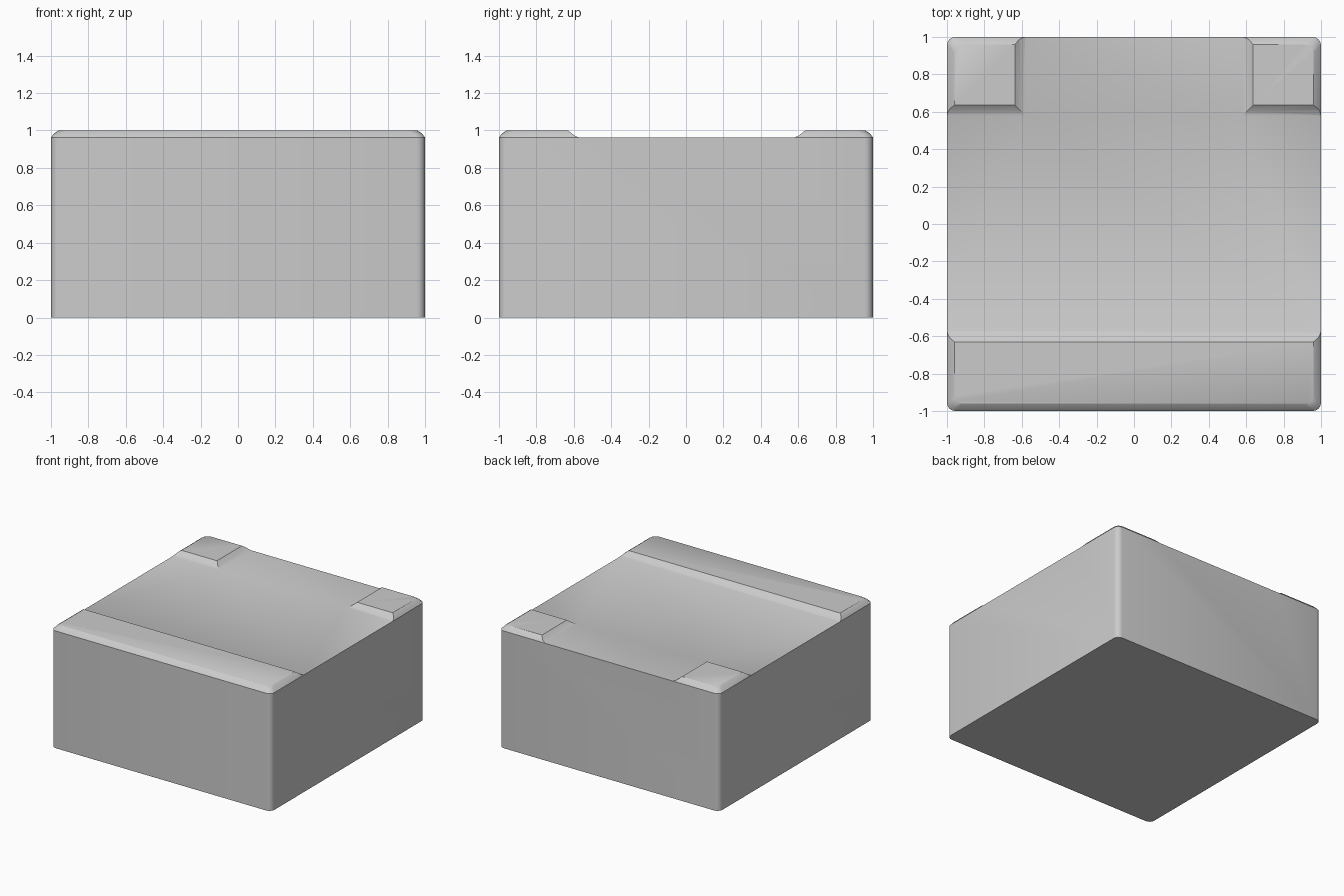
import bpy, bmesh, math

if "Cube" in bpy.data.objects:
    bpy.data.objects.remove(bpy.data.objects["Cube"])


def loft(name, loops):
    """Closed solid skinned through loops that share a point count."""
    bm = bmesh.new()
    rings = [[bm.verts.new(p) for p in loop] for loop in loops]
    n = len(rings[0])
    for a, b in zip(rings, rings[1:]):
        for i in range(n):
            j = (i + 1) % n
            bm.faces.new((a[i], a[j], b[j], b[i]))
    bm.faces.new(rings[0][::-1])
    bm.faces.new(rings[-1])
    bmesh.ops.recalc_face_normals(bm, faces=bm.faces)
    mesh = bpy.data.meshes.new(name)
    bm.to_mesh(mesh)
    bm.free()
    obj = bpy.data.objects.new(name, mesh)
    bpy.context.collection.objects.link(obj)
    return obj


def rounded_square(half, radius, z, steps=4):
    pts = []
    for k, (sx, sy) in enumerate([(1, 1), (-1, 1), (-1, -1), (1, -1)]):
        for s in range(steps + 1):
            a = math.radians(90 * (k + s / steps))
            pts.append((sx * (half - radius) + radius * math.cos(a),
                        sy * (half - radius) + radius * math.sin(a), z))
    return pts


def tee(grow, z):
    """T-shaped outline of the sunken floor, widened by grow."""
    x, yb, yf, far = 0.58 + grow, 0.58 + grow, -0.573 - grow, 1.3
    return [(-far, yf, z), (far, yf, z), (far, yb, z), (x, yb, z),
            (x, far, z), (-x, far, z), (-far + far - x, yb, z), (-far, yb, z)]


# Block with rounded uprights and an eased top edge
block = loft("block_body", [rounded_square(1.0 - inset, 0.045, z) for inset, z in
                            [(0, 0), (0, 0.963), (0.016, 0.983), (0.040, 1.0)]])

# Sunken floor with sloping sides, leaving a front bar and two back corner pads
cutter = loft("floor_cutter", [tee(g, z) for g, z in
                               [(0, 0.9625), (0.024, 0.973), (0.057, 1.0), (0.057, 1.1)]])
cutter.hide_render = True

cut = block.modifiers.new("sunken_floor", "BOOLEAN")
cut.operation = "DIFFERENCE"
cut.solver = "EXACT"
cut.object = cutter

bpy.context.view_layer.objects.active = block
block.select_set(True)
bpy.ops.object.modifier_apply(modifier=cut.name)
bpy.data.objects.remove(cutter)
bpy.ops.object.shade_smooth_by_angle(angle=math.radians(30))
